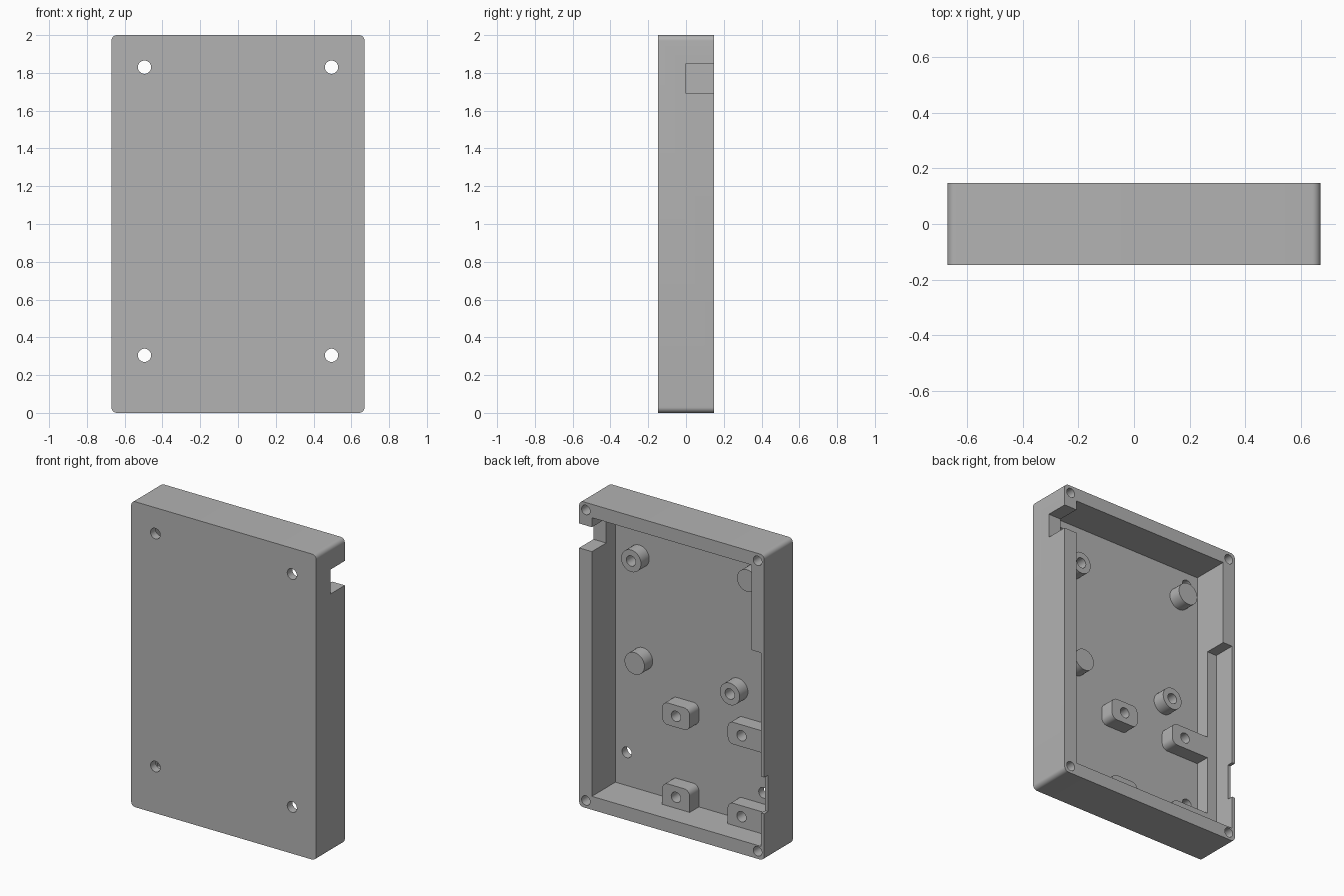
import bpy, bmesh
from math import sin, cos, pi

cube = bpy.data.objects.get("Cube")
if cube:
    bpy.data.objects.remove(cube, do_unlink=True)

grey = bpy.data.materials.new("plain grey plastic")
grey.use_nodes = True
grey.diffuse_color = (0.45, 0.45, 0.45, 1)
grey.node_tree.nodes["Principled BSDF"].inputs["Base Color"].default_value = (0.45, 0.45, 0.45, 1)

BACK, FLOOR, LEDGE = 0.148, -0.095, 0.0
IN_X, IN_LOW, IN_HIGH = 0.578, 0.088, 1.912
HOLE = 0.034


def prism(name, outline, y0, y1):
    """Extrude an outline in x and z from y0 to y1."""
    bm = bmesh.new()
    face = bm.faces.new([bm.verts.new((x, y0, z)) for x, z in outline])
    moved = bmesh.ops.extrude_face_region(bm, geom=[face])["geom"]
    verts = [v for v in moved if isinstance(v, bmesh.types.BMVert)]
    bmesh.ops.translate(bm, verts=verts, vec=(0, y1 - y0, 0))
    bmesh.ops.recalc_face_normals(bm, faces=bm.faces)
    mesh = bpy.data.meshes.new(name)
    bm.to_mesh(mesh)
    bm.free()
    mesh.materials.append(grey)
    obj = bpy.data.objects.new(name, mesh)
    bpy.context.collection.objects.link(obj)
    return obj


def rect(x0, x1, z0, z1, radii=(0, 0, 0, 0)):
    """Rectangle outline; radii run from top right counterclockwise."""
    corners = [(x1, z1, -1, -1), (x0, z1, 1, -1), (x0, z0, 1, 1), (x1, z0, -1, 1)]
    points = []
    for i, ((x, z, sx, sz), r) in enumerate(zip(corners, radii)):
        steps = 8 if r else 0
        for k in range(steps + 1):
            a = (i + k / max(steps, 1)) * pi / 2
            points.append((x + sx * r + r * cos(a), z + sz * r + r * sin(a)))
    return points


def circle(x, z, r, n=32):
    return [(x + r * cos(2 * pi * k / n), z + r * sin(2 * pi * k / n)) for k in range(n)]


def cut(obj, outline, y0, y1):
    cutter = prism("cutter", outline, y0, y1)
    cutter.hide_render = True
    mod = obj.modifiers.new("cut", "BOOLEAN")
    mod.operation = "DIFFERENCE"
    mod.solver = "EXACT"
    mod.object = cutter
    select(obj)
    bpy.ops.object.modifier_apply(modifier=mod.name)
    bpy.data.objects.remove(cutter, do_unlink=True)


def select(obj):
    bpy.ops.object.select_all(action="DESELECT")
    obj.select_set(True)
    bpy.context.view_layer.objects.active = obj


def finish(obj):
    select(obj)
    bpy.ops.object.shade_smooth_by_angle(angle=pi / 6)


# Open tray with rounded corners
shell = prism("case_shell", rect(-0.67, 0.67, 0, 2, [0.03] * 4), -BACK, BACK)
cut(shell, rect(-IN_X, IN_X, IN_LOW, IN_HIGH), FLOOR, 0.3)

# Cable opening, long ledge and shallow outer slot in the side walls
cut(shell, rect(0.5, 0.8, 1.69, 1.85), LEDGE, 0.3)
cut(shell, rect(-0.648, -0.5, IN_LOW, 1.355), LEDGE, 0.3)
cut(shell, rect(-0.8, -0.6, 0.307, 0.545), 0.108, 0.3)

# Screw holes in the rim and through the floor
for side in (-1, 1):
    for z in (0.049, 1.951):
        cut(shell, circle(side * 0.622, z, 0.031), -0.05, 0.3)
    for z in (0.305, 1.83):
        cut(shell, circle(side * 0.495, z, 0.035), -0.3, 0.3)
finish(shell)

# Round standoffs, two hollow and two solid
for name, x, z, hollow in [("upper_left_standoff", 0.405, 1.615, True),
                           ("lower_left_standoff", 0.38, 0.95, False),
                           ("upper_right_standoff", -0.435, 1.71, False),
                           ("lower_right_standoff", -0.31, 0.935, True)]:
    post = prism(name, circle(x, z, 0.072), FLOOR - 0.01, -0.01)
    if hollow:
        cut(post, circle(x, z, HOLE), FLOOR + 0.005, 0.1)
    finish(post)

# Screw lugs: outer pair joins the side wall, lower pair joins the bottom wall
R = 0.04
for row, z in (("upper", 0.69), ("lower", 0.16)):
    low = z - 0.072 if row == "upper" else IN_LOW
    foot = R if row == "upper" else 0
    for column, x in (("middle", 0.073), ("side", -0.402)):
        joined = column == "side"
        left = -IN_X if joined else x - 0.1
        radii = (R, 0 if joined else R, 0 if joined else foot, foot)
        lug = prism(row + "_" + column + "_lug",
                    rect(left, x + 0.1, low, z + 0.072, radii), FLOOR - 0.01, LEDGE)
        cut(lug, circle(x, z, HOLE), FLOOR + 0.005, 0.1)
        finish(lug)
